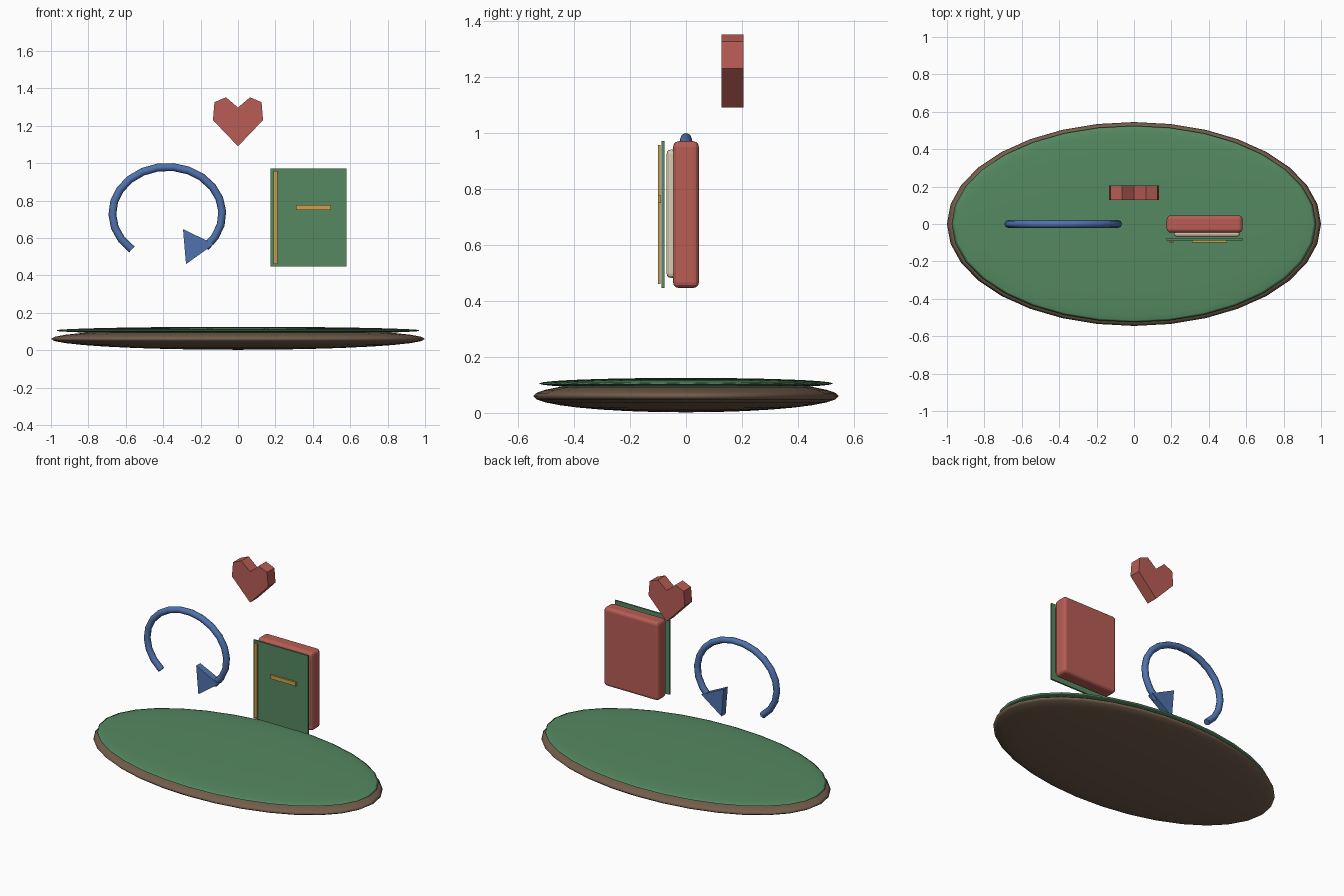
import bpy, bmesh, math

if "Cube" in bpy.data.objects:
    bpy.data.objects.remove(bpy.data.objects["Cube"])


def material(name, rgb):
    m = bpy.data.materials.new(name)
    m.diffuse_color = (*rgb, 1)
    m.use_nodes = True
    m.node_tree.nodes["Principled BSDF"].inputs["Base Color"].default_value = m.diffuse_color
    return m


RED = material("red", (0.48, 0.11, 0.09))
GREEN = material("green", (0.09, 0.25, 0.12))
BLUE = material("blue", (0.08, 0.17, 0.42))
GOLD = material("gold", (0.60, 0.35, 0.07))
BROWN = material("brown", (0.17, 0.11, 0.07))
CREAM = material("cream", (0.70, 0.60, 0.42))


def disc(name, size, z, mat):
    """Flattened smooth sphere."""
    bpy.ops.mesh.primitive_uv_sphere_add(segments=32, ring_count=16, location=(0, 0, z))
    ob = bpy.context.object
    ob.name = name
    ob.scale = size
    bpy.ops.object.transform_apply(location=False, rotation=False, scale=True)
    bpy.ops.object.shade_smooth()
    ob.data.materials.append(mat)


def box(name, x, y, z, mat, bevel=0.0):
    """Box from (min, max) ranges with optional rounded edges."""
    ranges = (x, y, z)
    bpy.ops.mesh.primitive_cube_add(size=1, location=[(a + b) / 2 for a, b in ranges])
    ob = bpy.context.object
    ob.name = name
    ob.scale = [b - a for a, b in ranges]
    bpy.ops.object.transform_apply(location=False, rotation=False, scale=True)
    if bevel:
        mod = ob.modifiers.new("rounding", 'BEVEL')
        mod.width = bevel
        mod.segments = 3
    ob.data.materials.append(mat)


def prism(name, outline, y0, y1, mat):
    """Front-facing (x, z) outline extruded from y0 to y1."""
    bm = bmesh.new()
    face = bm.faces.new([bm.verts.new((x, y0, z)) for x, z in outline])
    ext = bmesh.ops.extrude_face_region(bm, geom=[face])
    moved = [v for v in ext["geom"] if isinstance(v, bmesh.types.BMVert)]
    bmesh.ops.translate(bm, verts=moved, vec=(0, y1 - y0, 0))
    bmesh.ops.recalc_face_normals(bm, faces=bm.faces)
    me = bpy.data.meshes.new(name)
    bm.to_mesh(me)
    bm.free()
    me.materials.append(mat)
    bpy.context.collection.objects.link(bpy.data.objects.new(name, me))


# Oval base with grassy top
disc("base", (1.0, 0.545, 0.058), 0.06, BROWN)
disc("base_top", (0.975, 0.525, 0.02), 0.105, GREEN)

# Book: body, pages, front cover and gold trim
box("book_body", (0.175, 0.58), (-0.046, 0.046), (0.446, 0.97), RED, 0.02)
box("book_pages", (0.215, 0.565), (-0.069, -0.03), (0.482, 0.94), CREAM, 0.015)
box("book_cover", (0.175, 0.58), (-0.087, -0.076), (0.446, 0.97), GREEN)
box("book_spine_trim", (0.19, 0.21), (-0.10, -0.091), (0.46, 0.957), GOLD)
box("book_label", (0.31, 0.497), (-0.10, -0.089), (0.75, 0.776), GOLD)

# Curved arrow shaft
curve = bpy.data.curves.new("arrow_shaft", 'CURVE')
curve.dimensions = '3D'
curve.bevel_depth = 0.021
curve.bevel_resolution = 2
curve.use_fill_caps = True
spline = curve.splines.new('POLY')
COUNT = 18
spline.points.add(COUNT - 1)
for i, p in enumerate(spline.points):
    a = math.radians(230 - 276 * i / (COUNT - 1))
    p.co = (-0.378 + 0.294 * math.cos(a), 0, 0.73 + 0.25 * math.sin(a), 1)
curve.materials.append(BLUE)
shaft = bpy.data.objects.new("arrow_shaft", curve)
bpy.context.collection.objects.link(shaft)
bpy.context.view_layer.objects.active = shaft
bpy.ops.object.select_all(action='DESELECT')
shaft.select_set(True)
bpy.ops.object.convert(target='MESH')
bpy.ops.object.shade_smooth_by_angle(angle=math.radians(50))

# Arrow head
prism("arrow_head", [(-0.294, 0.647), (-0.128, 0.567), (-0.278, 0.46)], -0.022, 0.022, BLUE)

# Floating heart, mirrored from its right half
half = [(0.134, 1.23), (0.126, 1.326), (0.064, 1.352)]
heart = [(0, 1.09)] + half + [(0, 1.297)] + [(-x, z) for x, z in reversed(half)]
prism("heart", heart, 0.127, 0.205, RED)
